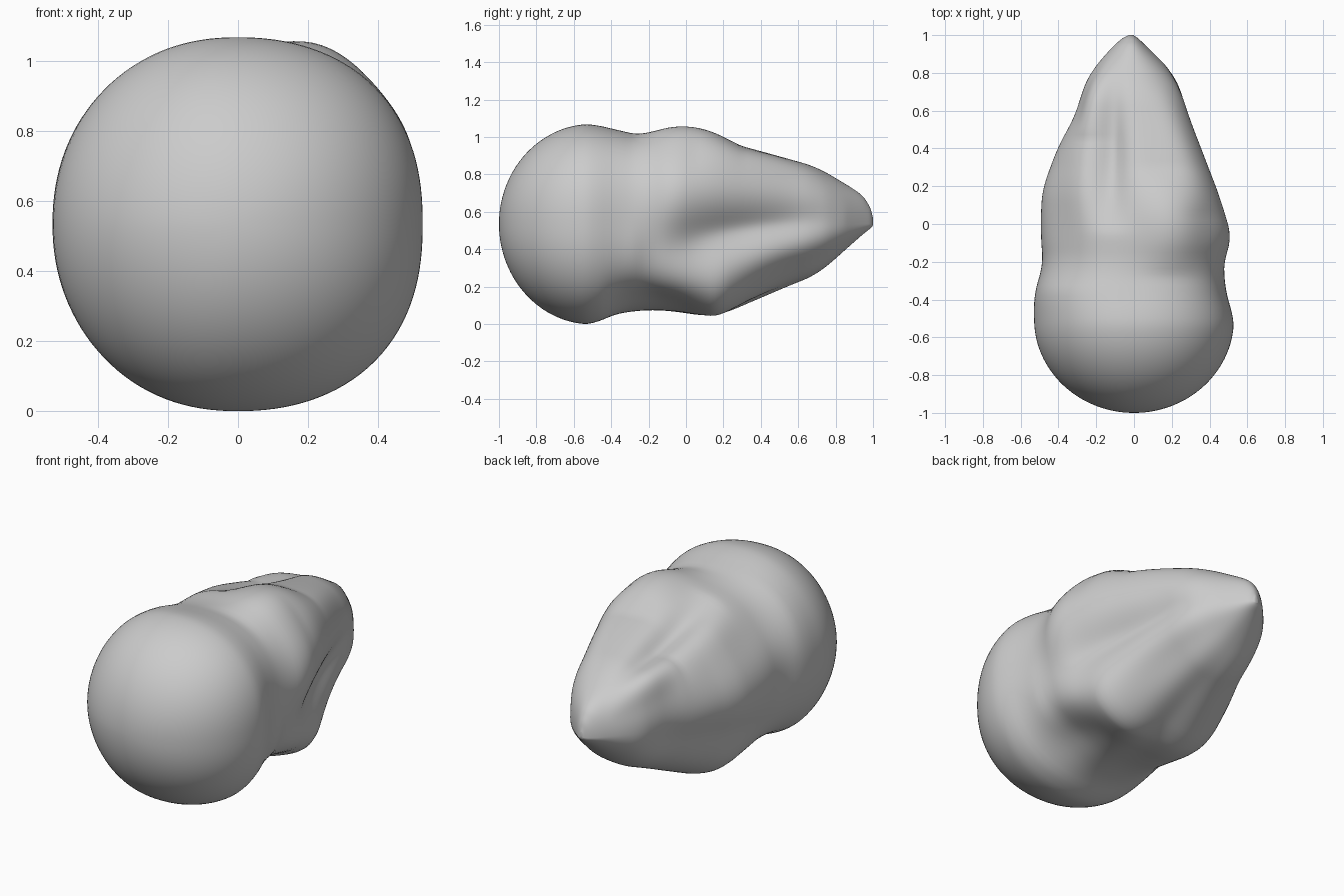
import bpy, bmesh, math

if "Cube" in bpy.data.objects:
    bpy.data.objects.remove(bpy.data.objects["Cube"])

CZ = 0.535          # height of the body axis
N = 128             # points around each ring

# y, left, right, top, bottom reach from the axis, squareness
STATIONS = [
    (-0.50, 0.53, 0.53, 0.535, 0.538, 2.2),
    (-0.36, 0.528, 0.485, 0.50, 0.475, 2.35),
    (-0.22, 0.482, 0.475, 0.47, 0.47, 2.45),
    (-0.07, 0.500, 0.54, 0.475, 0.49, 2.5),
    (0.10, 0.505, 0.500, 0.465, 0.520, 2.5),
    (0.20, 0.495, 0.470, 0.445, 0.505, 2.5),
    (0.40, 0.415, 0.400, 0.39, 0.410, 2.4),
    (0.56, 0.315, 0.335, 0.345, 0.335, 2.4),
    (0.70, 0.27, 0.285, 0.305, 0.275, 2.3),
    (0.80, 0.225, 0.22, 0.245, 0.185, 2.2),
    (0.94, 0.10, 0.08, 0.16, 0.06, 2.0),
    (0.985, 0.045, 0.035, 0.09, 0.025, 2.0),
    (1.00, 0.012, 0.010, 0.03, 0.008, 2.0),
]

# start y, end y, start angle, end angle, angular width, depth (fraction)
# negative depth raises a ridge instead of cutting a groove
GROOVES = [
    (-0.28, 0.85, -20, 9, 22, 0.26),     # right side
    (-0.05, 0.80, 106, 112, 13, 0.17),   # top
    (-0.35, 0.50, 138, 150, 24, 0.10),   # upper left flattening
    (-0.30, 0.80, -100, -80, 16, 0.07),  # underside
    (-0.45, 0.15, -58, -58, 22, 0.12),   # lower right neck
    (-0.25, 0.80, 208, 196, 18, 0.10),   # left side
    (0.20, 0.95, -52, -40, 24, 0.14),    # lower right taper
    (-0.28, 0.30, 68, 68, 20, -0.13),    # upper right shoulder
    (0.05, 0.75, 48, 60, 15, -0.06),     # upper right ridge
    (0.45, 0.90, 128, 128, 16, -0.12),   # upper left flame tip
]


def read(y):
    """Station table, with a rounded cap before it."""
    first = STATIONS[0]
    if y <= first[0]:
        s = math.sqrt(max(0, 1 - ((y + 0.5) / 0.5) ** 2))
        return [v * s for v in first[1:5]] + [2 + (first[5] - 2) * (y + 1) / 0.5]
    for a, b in zip(STATIONS, STATIONS[1:]):
        if y <= b[0]:
            break
    t = (y - a[0]) / (b[0] - a[0])
    return [p + (q - p) * t for p, q in zip(a[1:], b[1:])]


def sample(y):
    """Average over a short span, narrowing toward both ends."""
    h = min(0.07, 0.5 * (1 - y), 0.06 * max(0, (y + 0.7) / 0.2))
    vals = [read(y + h * k / 4) for k in range(-4, 5)]
    return [sum(v) / 9 for v in zip(*vals)]


def radius(y, ang, reach):
    left, right, top, bottom, e = reach
    c, s = math.cos(ang), math.sin(ang)
    rx = right if c > 0 else left
    rz = top if s > 0 else bottom
    e += 0.12 * c                       # right side a little squarer
    r = ((abs(c) / rx) ** e + (abs(s) / rz) ** e) ** (-1 / e)
    # carve the flame-like grooves and ridges
    for y0, y1, a0, a1, w, depth in GROOVES:
        if y0 < y < y1:
            t = (y - y0) / (y1 - y0)
            centre = a0 + (a1 - a0) * t
            d = (math.degrees(ang) - centre + 180) % 360 - 180
            r *= 1 - depth * math.sin(math.pi * t) * math.exp(-(d / w) ** 2)
    return r


# ring positions: rounded head, then the tail with denser tip
ys = [-0.5 - 0.5 * math.cos(math.pi / 2 * i / 28) for i in range(1, 28)]
ys += [-0.5 + 1.5 * math.sin(math.pi / 2 * i / 80) for i in range(80)]

bm = bmesh.new()
rings = []
for y in ys:
    reach = sample(y)
    ring = []
    for k in range(N):
        a = math.tau * k / N
        r = radius(y, a, reach)
        ring.append(bm.verts.new((r * math.cos(a) - 0.015 * max(0, y) ** 2,
                                  y, CZ + r * math.sin(a))))
    rings.append(ring)
nose = bm.verts.new((0, -1, CZ))
tip = bm.verts.new((-0.015, 1, CZ + 0.01))
for r0, r1 in zip(rings, rings[1:]):
    for k in range(N):
        j = (k + 1) % N
        bm.faces.new((r0[k], r0[j], r1[j], r1[k]))
for k in range(N):
    j = (k + 1) % N
    bm.faces.new((nose, rings[0][j], rings[0][k]))
    bm.faces.new((tip, rings[-1][k], rings[-1][j]))
bmesh.ops.recalc_face_normals(bm, faces=bm.faces)
for f in bm.faces:
    f.smooth = True

mesh = bpy.data.meshes.new("comet_body")
bm.to_mesh(mesh)
bm.free()
body = bpy.data.objects.new("comet_body", mesh)
bpy.context.collection.objects.link(body)
